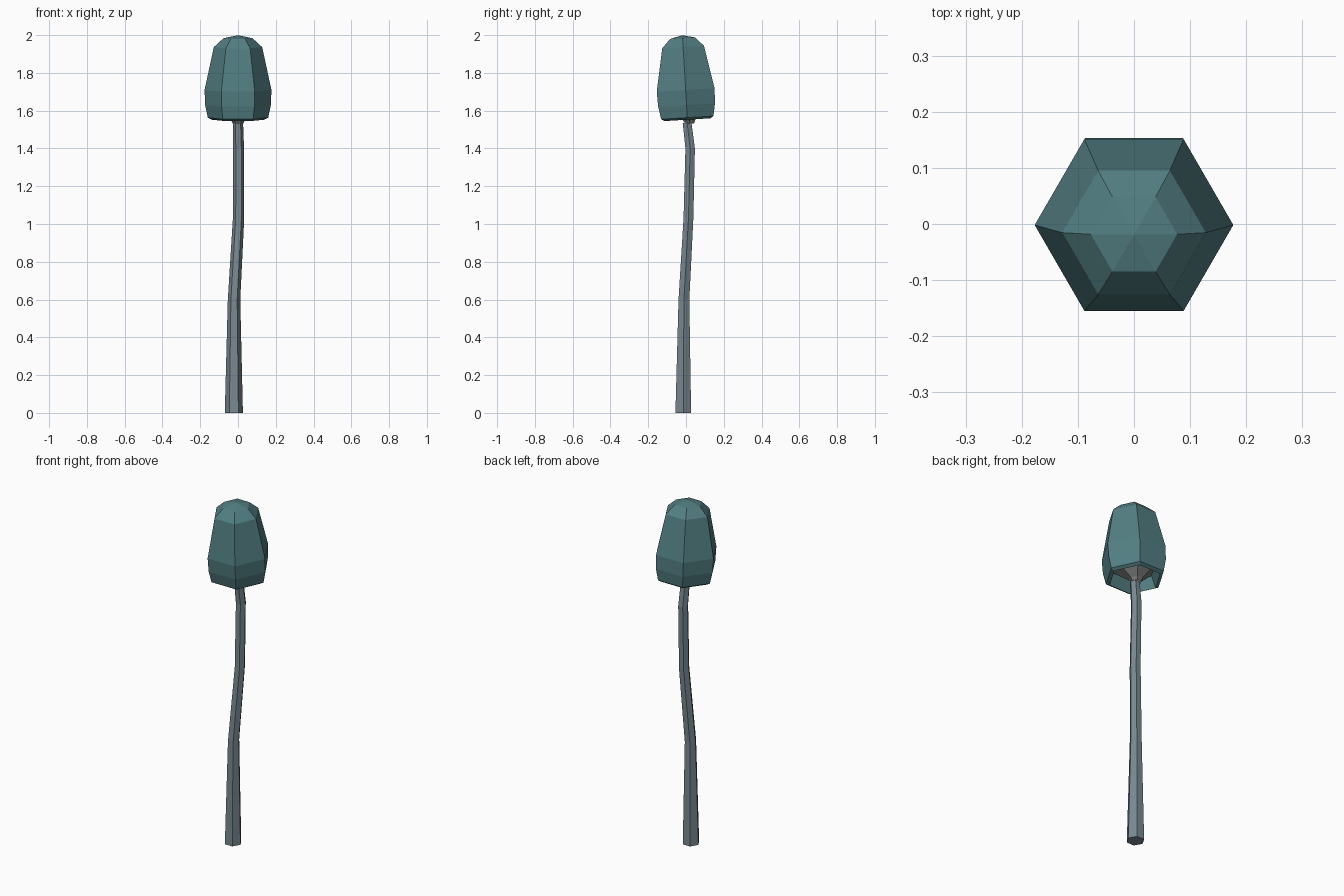
import bpy, bmesh
from math import cos, sin, tau
from mathutils import Matrix, Vector

if "Cube" in bpy.data.objects:
    bpy.data.objects.remove(bpy.data.objects["Cube"])


def material(name, rgb):
    m = bpy.data.materials.new(name)
    m.diffuse_color = (*rgb, 1)
    m.use_nodes = True
    m.node_tree.nodes["Principled BSDF"].inputs["Base Color"].default_value = m.diffuse_color
    return m


def hex_loft(name, rings, mat, tilt=0.0, pivot=(0, 0, 0), apex=None, cap_start=False):
    """Skin six-sided rings given as (x, y, z, radius), in order from the bottom."""
    bm = bmesh.new()
    rot = Matrix.Rotation(tilt, 3, 'X')
    pivot = Vector(pivot)

    def place(x, y, z):
        return bm.verts.new(rot @ (Vector((x, y, z)) - pivot) + pivot)

    loops = [[place(x + r * cos(tau * i / 6), y + r * sin(tau * i / 6), z)
              for i in range(6)] for x, y, z, r in rings]
    for a, b in zip(loops, loops[1:]):
        for i in range(6):
            j = (i + 1) % 6
            bm.faces.new((a[i], a[j], b[j], b[i]))
    if apex:
        tip = place(*apex)
        for i in range(6):
            bm.faces.new((loops[-1][i], loops[-1][(i + 1) % 6], tip))
    if cap_start:
        bm.faces.new(loops[0][::-1])
    mesh = bpy.data.meshes.new(name)
    bm.to_mesh(mesh)
    bm.free()
    mesh.materials.append(mat)
    obj = bpy.data.objects.new(name, mesh)
    bpy.context.collection.objects.link(obj)
    return obj


teal = material("cap_teal", (0.085, 0.21, 0.225))
slate = material("stem_slate", (0.19, 0.25, 0.28))
grey = material("gill_grey", (0.17, 0.18, 0.18))

TILT, PIVOT = 0.06, (0, 0, 1.68)

# Mushroom cap: inner rim, lip, bulging wall and rounded crown
cap_profile = [(0.115, 1.62), (0.14, 1.552), (0.16, 1.563), (0.174, 1.63),
               (0.177, 1.71), (0.128, 1.937), (0.077, 1.984)]
hex_loft("mushroom_cap", [(0, 0, z, r) for r, z in cap_profile], teal,
         TILT, PIVOT, apex=(0, 0, 2.0))

# Gills: funnel between the stem and the inside of the cap
gill_profile = [(0.027, 1.53), (0.036, 1.548), (0.115, 1.62)]
hex_loft("gills", [(0, 0.008 * (1.62 - z) / 0.09 + 0.003, z, r) if r < 0.1 else (0, 0, z, r)
                   for r, z in gill_profile], grey, TILT, PIVOT)

# Crooked tapering stem
stem_path = [(-0.022, -0.0145, 0.0, 0.048), (-0.021, -0.011, 0.6, 0.033),
             (0.003, 0.013, 1.03, 0.030), (0.003, 0.022, 1.4, 0.029),
             (0.0, 0.006, 1.535, 0.027)]
hex_loft("stem", stem_path, slate, cap_start=True)
